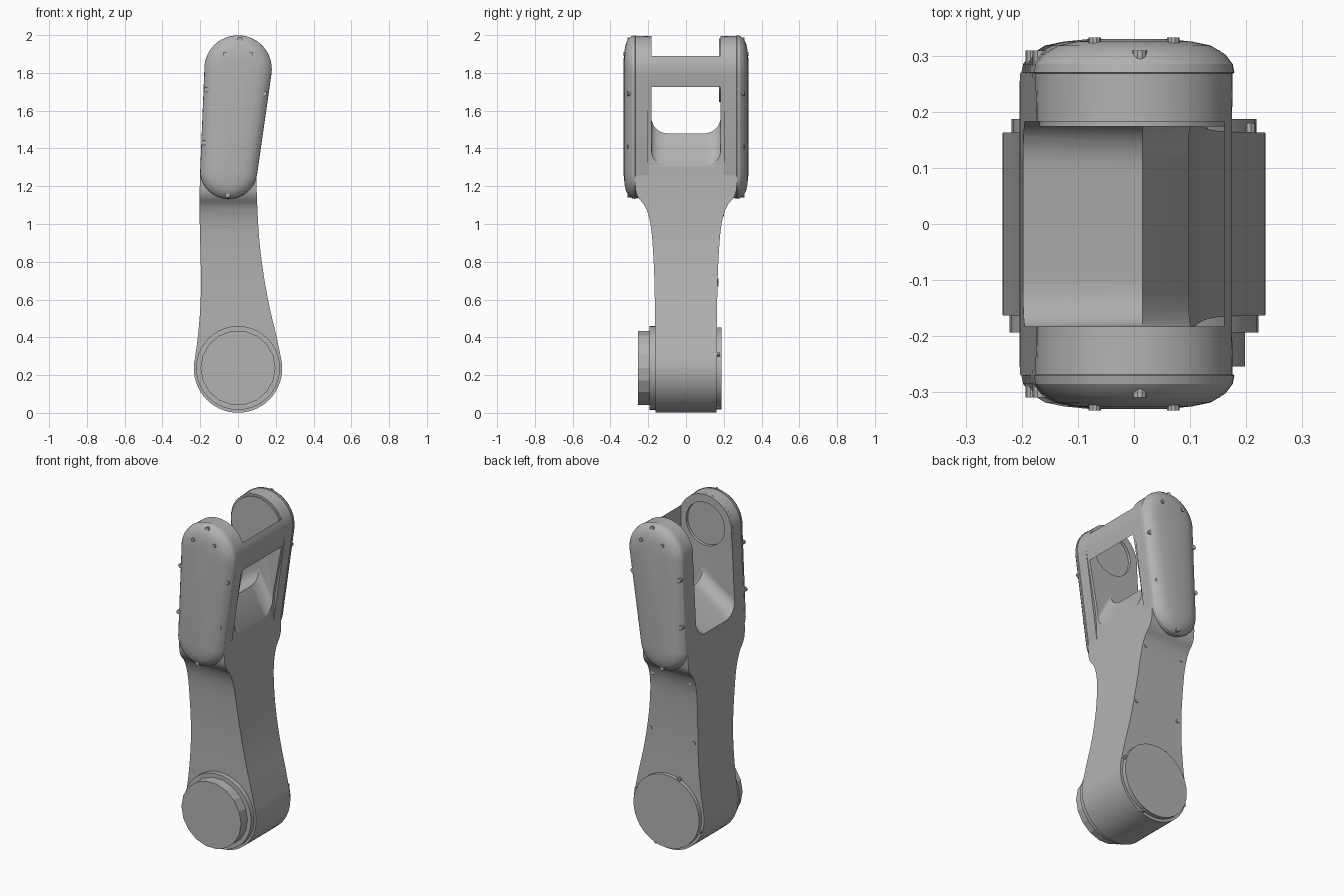
import bpy, bmesh, math
from mathutils import Vector

if "Cube" in bpy.data.objects:
    bpy.data.objects.remove(bpy.data.objects["Cube"])

grey = bpy.data.materials.new("satin grey")
grey.use_nodes = True
COLOR = (0.45, 0.45, 0.45, 1)
grey.diffuse_color = COLOR
grey.node_tree.nodes["Principled BSDF"].inputs["Base Color"].default_value = COLOR


def loft(name, rings):
    """Skin a stack of equal-length rings and cap both ends."""
    bm = bmesh.new()
    loops = [[bm.verts.new(p) for p in ring] for ring in rings]
    for a, b in zip(loops, loops[1:]):
        for i in range(len(a)):
            j = (i + 1) % len(a)
            bm.faces.new((a[i], a[j], b[j], b[i]))
    bm.faces.new(loops[0])
    bm.faces.new(loops[-1])
    bmesh.ops.recalc_face_normals(bm, faces=bm.faces)
    mesh = bpy.data.meshes.new(name)
    bm.to_mesh(mesh)
    bm.free()
    mesh.materials.append(grey)
    obj = bpy.data.objects.new(name, mesh)
    bpy.context.collection.objects.link(obj)
    return obj


def activate(obj):
    bpy.ops.object.select_all(action='DESELECT')
    obj.select_set(True)
    bpy.context.view_layer.objects.active = obj


def boolean(obj, cutter, operation):
    mod = obj.modifiers.new(operation, 'BOOLEAN')
    mod.operation, mod.object, mod.solver = operation, cutter, 'EXACT'
    activate(obj)
    bpy.ops.object.modifier_apply(modifier=mod.name)
    bpy.data.objects.remove(cutter)


def smooth(obj, degrees=28):
    activate(obj)
    bpy.ops.object.shade_smooth_by_angle(angle=math.radians(degrees))


def arc(cx, cz, r, start, end, n):
    angles = [math.radians(start + (end - start) * i / n) for i in range(n + 1)]
    return [(cx + r * math.cos(a), cz + r * math.sin(a)) for a in angles]


def curve(points, steps=4):
    """Catmull-Rom curve through the points."""
    p = [Vector(q) for q in points]
    p = [2 * p[0] - p[1]] + p + [2 * p[-1] - p[-2]]
    out = []
    for a, b, c, d in zip(p, p[1:], p[2:], p[3:]):
        for i in range(steps):
            t = i / steps
            q = (2 * b + (c - a) * t + (2 * a - 5 * b + 4 * c - d) * t * t
                 + (3 * b - a - 3 * c + d) * t ** 3) / 2
            out.append(tuple(q))
    return out + [tuple(p[-2])]


def at_y(outline, y):
    return [(x, y, z) for x, z in outline]


def disc(name, x, z, r, y0, y1, sides=40):
    outline = arc(x, z, r, 0, 360, sides)[:-1]
    return loft(name, [at_y(outline, y0), at_y(outline, y1)])


# Link body: front outline crossed with the side outline
HUB_Z, TIP_Z = 0.235, 1.82
left_edge = curve([(0.228, 0.29), (0.2, 0.42), (0.163, 0.58), (0.13, 0.77), (0.11, 0.95),
                   (0.1, 1.15), (0.097, 1.3), (0.107, 1.43), (0.132, 1.57), (0.172, 1.79)])
right_edge = curve([(-0.175, 1.8), (-0.185, 1.6), (-0.197, 1.35), (-0.204, 1.12),
                    (-0.2, 0.9), (-0.196, 0.7), (-0.2, 0.55), (-0.213, 0.4), (-0.228, 0.29)])
front = (left_edge[:-1] + arc(0, TIP_Z, 0.175, -8, 187, 24) + right_edge[1:-1]
         + arc(0, HUB_Z, 0.234, 167, 373, 32)[:-1])
body = loft("link_body", [at_y(front, -0.4), at_y(front, 0.4)])

flare = curve([(0.16, -0.1), (0.163, 0.3), (0.166, 0.65), (0.174, 0.85), (0.188, 1.0),
               (0.215, 1.09), (0.252, 1.14), (0.268, 1.19), (0.27, 1.3)])
side = flare + [(0.27, 2.1)]
side += [(-y, z) for y, z in reversed(side)]
boolean(body, loft("side_cutter", [[(x, y, z) for y, z in side] for x in (-0.5, 0.5)]),
        'INTERSECT')

# Fork slot with a ridged saddle at its base
def slot(x, floor):
    r = 0.085
    half = arc(0.183 - r, floor + r, r, -90, 0, 8) + [(0.183, 2.2)]
    pts = half + [(-y, z) for y, z in reversed(half)]
    return [(x, y, z) for y, z in pts]


boolean(body, loft("slot_cutter", [slot(-0.3, 1.25), slot(0.015, 1.48), slot(0.16, 1.18)]),
        'DIFFERENCE')

# Round bearing seat inside the front fork arm
boolean(body, disc("seat_cutter", 0, TIP_Z, 0.128, -0.235, -0.1), 'DIFFERENCE')
smooth(body)

# Bearing plate on the inside of the rear fork arm
smooth(disc("rear_bearing_plate", 0, TIP_Z - 0.005, 0.168, 0.174, 0.2))

# Domed covers on the outside of both fork arms
def cover_outline(inset):
    return (arc(0, TIP_Z, 0.179 - inset, -9, 184, 24)
            + arc(-0.049, 1.285, 0.152 - inset, 184, 351, 20))


profile = [(0.2, 0.004), (0.268, 0.003), (0.27, 0), (0.285, 0.003), (0.302, 0.016),
           (0.318, 0.042), (0.325, 0.075), (0.33, 0.125)]
for s, end in ((-1, "front"), (1, "rear")):
    smooth(loft(end + "_arm_cover", [at_y(cover_outline(i), s * y) for y, i in profile]), 25)

    # Screws around the cover rim and near its tip
    rim = [(0.01, 1.976), (0.14, 1.69), (-0.168, 1.71), (0.09, 1.41), (-0.18, 1.43), (-0.055, 1.153)]
    for n, (x, z) in enumerate(rim):
        disc(f"{end}_rim_screw_{n}", x, z, 0.013, s * 0.26, s * 0.309, 10)
    for n, x in enumerate((-0.07, 0.07)):
        disc(f"{end}_tip_screw_{n}", x, 1.9, 0.011, s * 0.31, s * 0.332, 10)

# Hub flanges at the lower joint
smooth(disc("front_hub_flange", 0, HUB_Z + 0.003, 0.222, -0.193, -0.15))
smooth(disc("front_hub_boss", 0, HUB_Z + 0.003, 0.198, -0.254, -0.18, 18), 15)
smooth(disc("rear_hub_flange", 0, HUB_Z, 0.218, 0.15, 0.187))

# Small fasteners on the rear hub edge and on the rear of the link
for n, (x, z) in enumerate(arc(0, HUB_Z, 0.218, 20, 290, 3)):
    disc(f"rear_hub_screw_{n}", x, z, 0.012, 0.15, 0.18, 10)
for n, (x, z) in enumerate([(-0.17, 1.05), (0.08, 1.05), (-0.17, 0.68), (0.12, 0.7)]):
    disc(f"rear_link_screw_{n}", x, z, 0.012, 0.15, 0.172 if z < 1 else 0.202, 10)
